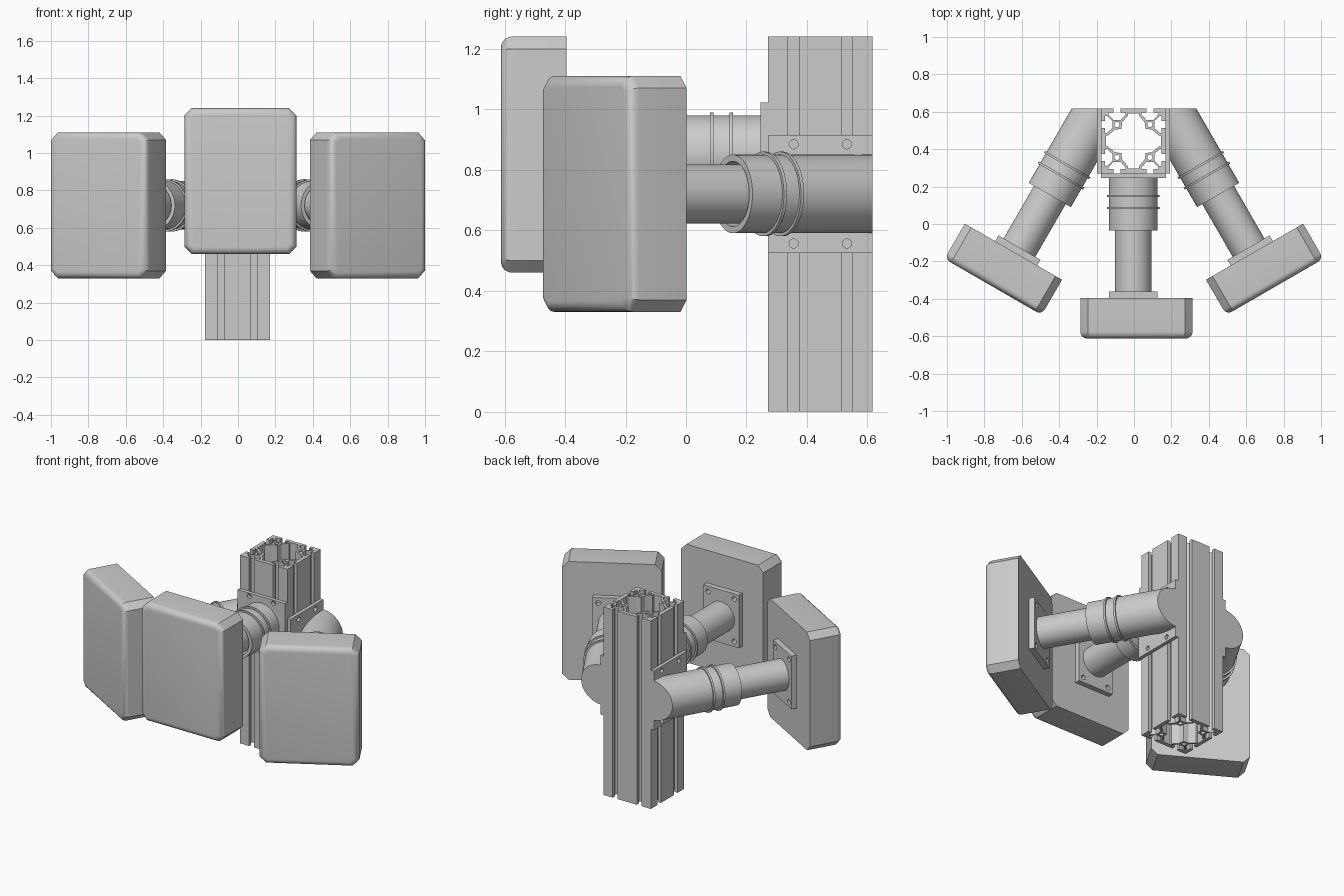
import bpy, bmesh
from math import sin, cos, pi, radians
from mathutils import Matrix, Vector

if "Cube" in bpy.data.objects:
    bpy.data.objects.remove(bpy.data.objects["Cube"])

T = lambda x, y, z: Matrix.Translation((x, y, z))
R = lambda deg, axis: Matrix.Rotation(radians(deg), 4, axis)
UPRIGHT = R(90, 'X')                      # profile plane xy -> xz
MIRROR = Matrix.Diagonal((-1, 1, 1, 1))


def add(name, mesh, matrix):
    mesh.transform(matrix)
    if matrix.determinant() < 0:
        mesh.flip_normals()
    mesh.shade_smooth()
    mesh.set_sharp_from_angle(angle=radians(30))
    ob = bpy.data.objects.new(name, mesh)
    bpy.context.collection.objects.link(ob)


def add_bm(name, bm, matrix=Matrix()):
    bmesh.ops.recalc_face_normals(bm, faces=bm.faces[:])
    mesh = bpy.data.meshes.new(name)
    bm.to_mesh(mesh)
    bm.free()
    add(name, mesh, matrix)


def profile(name, loops, depth, matrix):
    """Flat outline with holes, extruded symmetrically along its normal."""
    cu = bpy.data.curves.new(name + "_outline", 'CURVE')
    cu.dimensions, cu.fill_mode, cu.extrude = '2D', 'BOTH', depth / 2
    for pts in loops:
        sp = cu.splines.new('POLY')
        sp.points.add(len(pts) - 1)
        for p, (x, y) in zip(sp.points, pts):
            p.co = (x, y, 0, 1)
        sp.use_cyclic_u = True
    tmp = bpy.data.objects.new(name + "_outline", cu)
    bpy.context.collection.objects.link(tmp)
    dg = bpy.context.evaluated_depsgraph_get()
    mesh = bpy.data.meshes.new_from_object(tmp.evaluated_get(dg))
    bpy.data.objects.remove(tmp)
    mesh.name = name
    add(name, mesh, matrix)


def circle(cx, cy, r, n=20):
    return [(cx + r * cos(2 * pi * i / n), cy + r * sin(2 * pi * i / n)) for i in range(n)]


def four_fold(pts):
    out = []
    for k in range(4):
        m = Matrix.Rotation(-k * pi / 2, 2)
        out += [tuple(m @ Vector(p)) for p in pts]
    return out


def plate(name, w, h, t, hx, hz, r, matrix):
    outline = [(-w/2, -h/2), (w/2, -h/2), (w/2, h/2), (-w/2, h/2)]
    holes = [circle(sx * hx, sz * hz, r) for sx in (-1, 1) for sz in (-1, 1)]
    profile(name, [outline] + holes, t, matrix)


def lathe(pts):
    """Revolve (radius, distance) points about the arm axis, which runs to -y."""
    bm = bmesh.new()
    vs = [bm.verts.new((r, -d, 0)) for r, d in pts]
    es = [bm.edges.new(p) for p in zip(vs, vs[1:])]
    bmesh.ops.spin(bm, geom=vs + es, cent=(0, 0, 0), axis=(0, 1, 0),
                   angle=2 * pi, steps=48)
    bmesh.ops.remove_doubles(bm, verts=bm.verts[:], dist=1e-5)
    return bm


def cut(bm, co, no):
    res = bmesh.ops.bisect_plane(bm, geom=bm.verts[:] + bm.edges[:] + bm.faces[:],
                                 plane_co=co, plane_no=no, clear_outer=True)
    edges = [e for e in res['geom_cut'] if isinstance(e, bmesh.types.BMEdge)]
    bmesh.ops.contextual_create(bm, geom=edges)


# Slotted post: two T-slots per face, open core, four bored bosses
S, P = 0.173, 0.088
slot = [(-.018, 0), (-.018, .022), (-.045, .022), (-.045, .032), (-.02, .06)]
slot += [(-u, v) for u, v in reversed(slot)]
face = [(-S, S)] + [(c + u, S - v) for c in (-P, P) for u, v in slot]
core = [(.03, .147), (.03, .135), (.06, .10), (.065, .065)]
core += [(y, x) for x, y in reversed(core[:3])]
bores = [circle(sx * P, sy * P, .014) for sx in (-1, 1) for sy in (-1, 1)]
profile("slotted_post", [four_fold(face), four_fold(core)] + bores, 1.24,
        T(-.003, .444, .62))


def arm(tag, matrix, back, side_cut):
    """Sleeve, inner tube, mounting plate and panel; origin at the sleeve mouth."""
    # Sleeve with two collar rings and an open mouth
    pts = [(0, -back), (.13, -back)]
    for d in (-.185, -.12):
        pts += [(.13, d - .006), (.14, d - .006), (.14, d + .006), (.13, d + .006)]
    pts += [(.13, 0), (.108, 0), (.108, -.1), (0, -.1)]
    bm = lathe(pts)
    if side_cut:
        # Trim against the post plate and flush with the post's back
        base = MIRROR @ matrix if matrix.determinant() < 0 else matrix
        bm.transform(base)
        cut(bm, (.19, 0, 0), (-1, 0, 0))
        cut(bm, (0, .617, 0), (0, 1, 0))
        add_bm(tag + "_sleeve", bm, matrix @ base.inverted())
    else:
        add_bm(tag + "_sleeve", bm, matrix)
    # Inner tube
    add_bm(tag + "_inner_tube", lathe([(0, -.1), (.098, -.1), (.098, .33), (0, .33)]), matrix)
    # Panel mounting plate
    plate(tag + "_panel_plate", .26, .35, .035, .095, .14, .016,
          matrix @ T(0, -.3425, 0) @ UPRIGHT)
    # Panel: chamfered corners, rounded front rim
    bm = bmesh.new()
    bmesh.ops.create_cube(bm, size=1, matrix=T(.017, -.4685, 0) @ Matrix.Diagonal((.6, .217, .78, 1)))
    corner = [e for e in bm.edges if abs(e.verts[0].co.y - e.verts[1].co.y) > .1]
    bmesh.ops.bevel(bm, geom=corner, offset=.04, segments=1, affect='EDGES')
    front = min(bm.faces, key=lambda f: f.calc_center_median().y)
    bmesh.ops.bevel(bm, geom=front.edges[:], offset=.036, segments=6, profile=.5, affect='EDGES')
    add_bm(tag + "_panel", bm, matrix)


right = T(.45, .155, .72) @ R(30, 'Z')
arm("centre", T(-.004, -.035, .85), .285, False)
arm("right", right, .8, True)
arm("left", MIRROR @ right, .8, True)

# Post mounting plates
plate("centre_post_plate", .346, .345, .024, P, .152, .015, T(-.003, .259, .85) @ UPRIGHT)
side = T(.181, .444, .72) @ R(90, 'Z') @ UPRIGHT
plate("right_post_plate", .346, .39, .024, P, .164, .015, side)
plate("left_post_plate", .346, .39, .024, P, .164, .015, T(-.004, 0, 0) @ MIRROR @ side)
